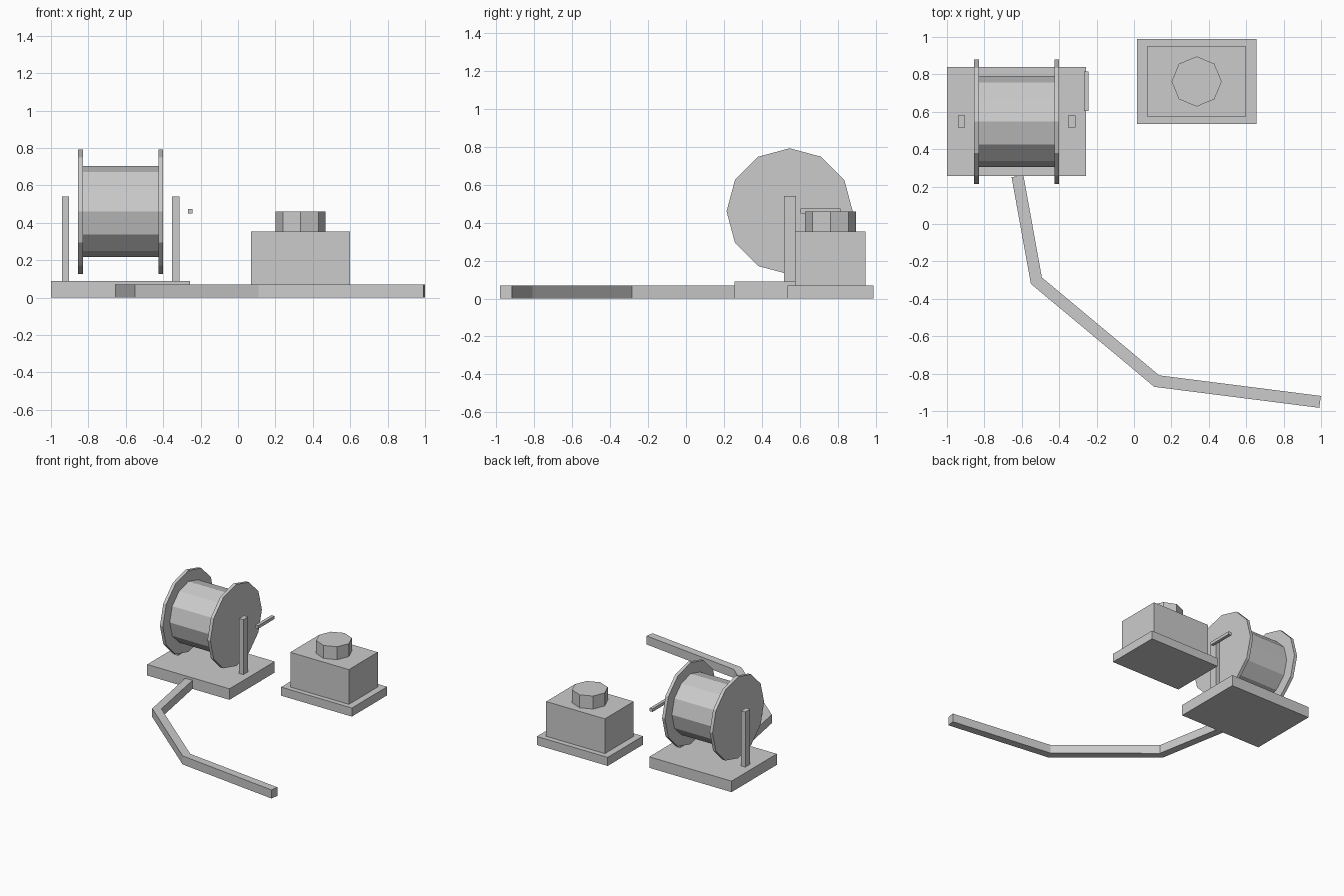
import bpy, bmesh
from math import radians
from mathutils import Matrix, Vector

old = bpy.data.objects.get("Cube")
if old:
    bpy.data.objects.remove(old, do_unlink=True)

grey = bpy.data.materials.new("plain grey")
grey.use_nodes = True
grey.diffuse_color = (0.6, 0.6, 0.6, 1)
grey.node_tree.nodes["Principled BSDF"].inputs["Base Color"].default_value = (0.6, 0.6, 0.6, 1)


def finish(name, bm):
    bmesh.ops.recalc_face_normals(bm, faces=bm.faces)
    mesh = bpy.data.meshes.new(name)
    bm.to_mesh(mesh)
    bm.free()
    mesh.materials.append(grey)
    obj = bpy.data.objects.new(name, mesh)
    bpy.context.collection.objects.link(obj)
    return obj


def box(name, x, y, z):
    """Box from its (min, max) extent on each axis."""
    spans = (x, y, z)
    centre = Matrix.Translation([(a + b) / 2 for a, b in spans])
    size = Matrix.Diagonal([b - a for a, b in spans] + [1])
    bm = bmesh.new()
    bmesh.ops.create_cube(bm, size=1, matrix=centre @ size)
    return finish(name, bm)


def prism(name, centre, radius, depth, sides, turn):
    """Regular prism with a corner on the axis direction."""
    bm = bmesh.new()
    bmesh.ops.create_cone(bm, cap_ends=True, segments=sides, radius1=radius,
                          radius2=radius, depth=depth,
                          matrix=Matrix.Translation(centre) @ turn)
    return finish(name, bm)


def strip(name, points, width, height):
    """Square-section strip with mitred bends, lying on the ground."""
    pts = [Vector(p) for p in points]
    dirs = [(b - a).normalized() for a, b in zip(pts, pts[1:])]
    bm = bmesh.new()
    rings = []
    for i, p in enumerate(pts):
        before, after = dirs[max(i - 1, 0)], dirs[min(i, len(dirs) - 1)]
        along = (before + after).normalized()
        side = Vector((-along.y, along.x)) * (width / 2 / along.dot(after))
        rings.append([bm.verts.new((*(p + side * s), z))
                      for s, z in ((-1, 0), (1, 0), (1, height), (-1, height))])
    for a, b in zip(rings, rings[1:]):
        for k in range(4):
            n = (k + 1) % 4
            bm.faces.new((a[k], a[n], b[n], b[k]))
    bm.faces.new(rings[0])
    bm.faces.new(rings[-1])
    return finish(name, bm)


# Reel on its stand
reel_x, reel_y, reel_z = -0.628, 0.547, 0.46
lying = Matrix.Rotation(radians(90), 4, 'Y')
box("reel_base", (-1, -0.256), (0.256, 0.84), (0, 0.09))
prism("reel_drum", (reel_x, reel_y, reel_z), 0.243, 0.42, 12, lying)
for side, s in (("right", -1), ("left", 1)):
    prism(side + "_flange", (reel_x + s * 0.215, reel_y, reel_z), 0.333, 0.026, 12, lying)
    post = reel_x + s * 0.295
    box(side + "_post", (post - 0.019, post + 0.019), (0.517, 0.58), (0.09, 0.54))
box("crank_handle", (-0.268, -0.242), (0.605, 0.815), (0.45, 0.475))

# Housing with a capped top
box("housing_base", (0.015, 0.655), (0.535, 0.99), (0, 0.07))
box("housing_body", (0.07, 0.6), (0.575, 0.948), (0.07, 0.354))
prism("housing_cap", (0.335, 0.762, 0.407), 0.134, 0.106, 8, Matrix.Identity(4))

# Hose paid out along the ground
strip("hose", [(-0.623, 0.256), (-0.522, -0.303), (0.122, -0.84), (0.995, -0.951)], 0.064, 0.07)
